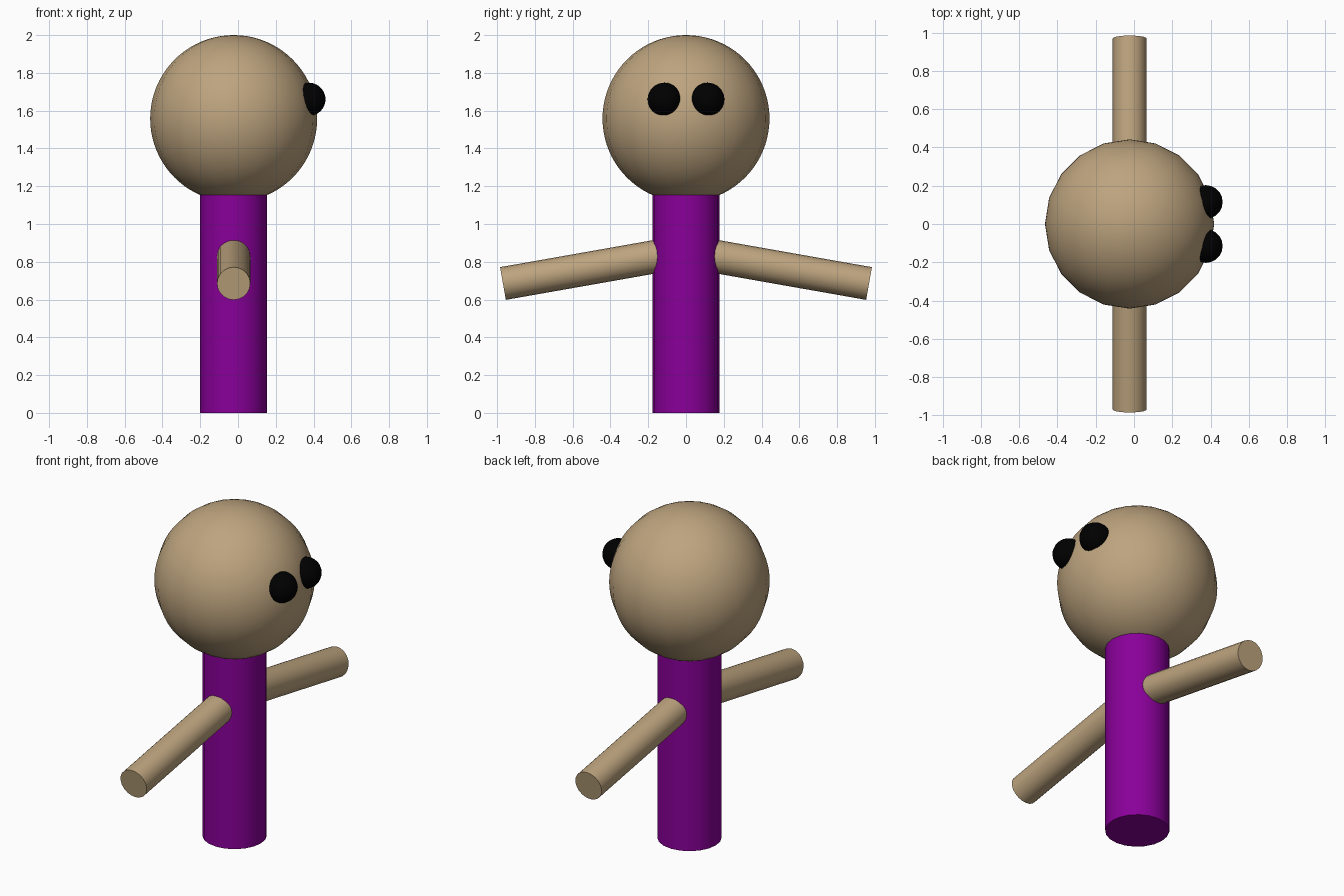
import bpy
from math import radians, sin, cos

if "Cube" in bpy.data.objects:
    bpy.data.objects.remove(bpy.data.objects["Cube"])

CX = -0.023  # x of the body axis


def material(name, rgb):
    m = bpy.data.materials.new(name)
    m.diffuse_color = (*rgb, 1)
    m.use_nodes = True
    m.node_tree.nodes["Principled BSDF"].inputs["Base Color"].default_value = m.diffuse_color
    return m


tan = material("tan", (0.51, 0.37, 0.21))
purple = material("purple", (0.25, 0.0, 0.32))
black = material("black", (0.0, 0.0, 0.0))


def finish(name, mat):
    ob = bpy.context.object
    ob.name = name
    ob.data.materials.append(mat)
    bpy.ops.object.shade_smooth_by_angle()
    return ob


def ball(name, loc, r, mat, rings):
    bpy.ops.mesh.primitive_uv_sphere_add(segments=20, ring_count=rings, radius=r, location=loc)
    return finish(name, mat)


def rod(name, loc, r, length, mat, tilt=0):
    bpy.ops.mesh.primitive_cylinder_add(vertices=20, radius=r, depth=length,
                                        location=loc, rotation=(tilt, 0, 0))
    return finish(name, mat)


# Head and body
ball("head", (CX, 0, 1.558), 0.442, tan, 40)
rod("body", (CX, 0, 0.59), 0.177, 1.18, purple)

# Arms slope down 10 degrees from the shoulders; eyes look towards +x
slope, arm_len = radians(10), 0.88
for side, label in ((1, "left"), (-1, "right")):
    y = side * (0.969 - arm_len / 2 * cos(slope))
    z = 0.685 + arm_len / 2 * sin(slope)
    rod(label + "_arm", (CX, y, z), 0.088, arm_len, tan, side * (radians(90) - slope))
    ball(label + "_eye", (0.375, side * 0.115, 1.66), 0.088, black, 20)
